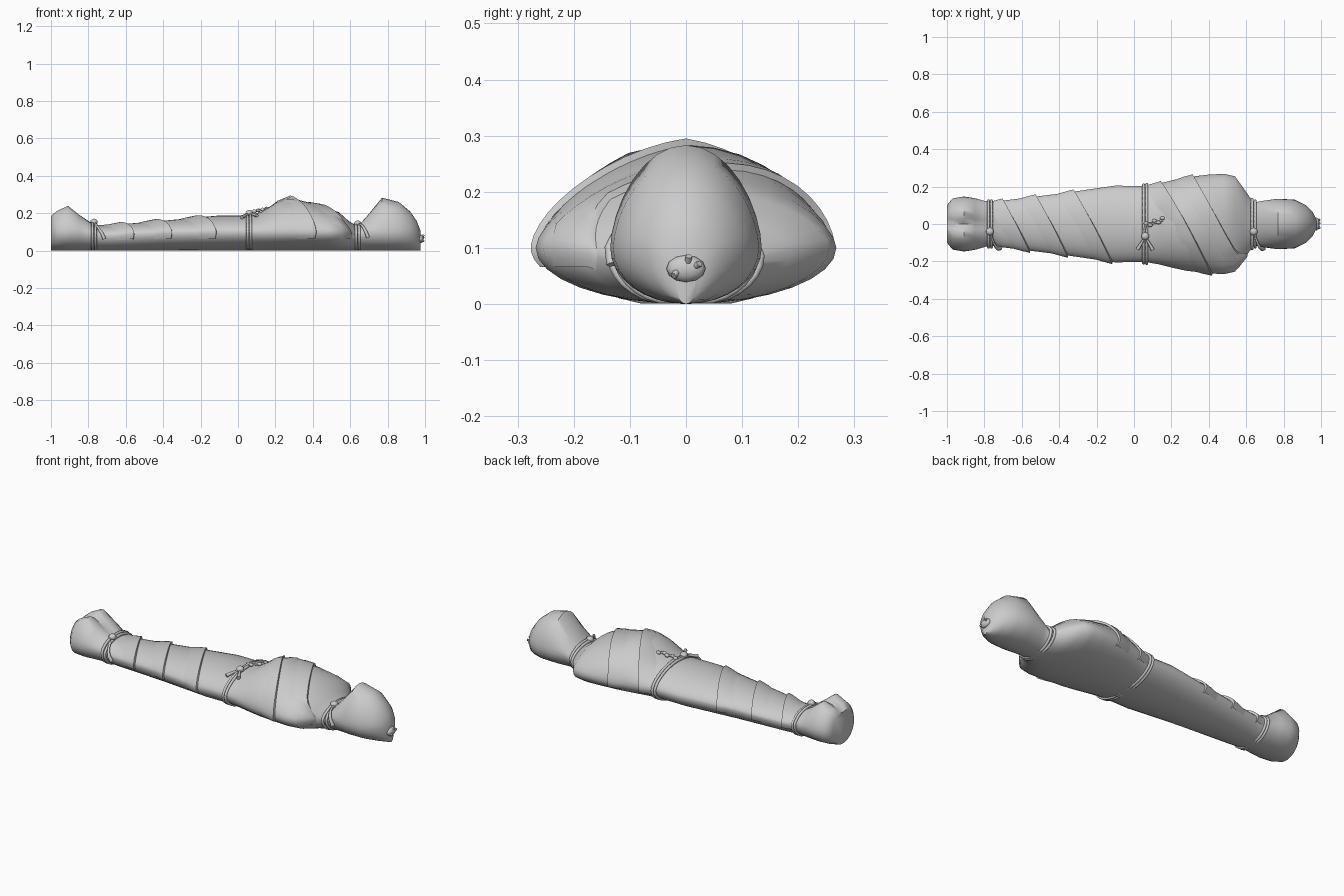
import bpy, bmesh, math
from mathutils import Vector

cube = bpy.data.objects.get("Cube")
if cube:
    bpy.data.objects.remove(cube)

cloth = bpy.data.materials.new("pale grey cloth")
cloth.use_nodes = True
GREY = (0.6, 0.6, 0.6, 1)
cloth.diffuse_color = GREY
cloth.node_tree.nodes["Principled BSDF"].inputs["Base Color"].default_value = GREY

# Stations along the body: x, half width, top height, groove depth between the feet
STATIONS = [
    (-1.0, .10, .20, .02), (-.97, .137, .225, .03), (-.91, .147, .258, .05),
    (-.85, .138, .205, .03), (-.77, .115, .14, 0), (-.70, .125, .135, 0),
    (-.4, .162, .16, 0), (-.1, .205, .188, 0), (.06, .203, .188, 0),
    (.13, .215, .21, 0), (.21, .235, .262, 0), (.28, .25, .283, 0),
    (.4, .264, .252, 0), (.48, .268, .228, 0), (.54, .255, .205, 0),
    (.59, .185, .16, 0), (.64, .115, .13, 0), (.69, .124, .185, 0),
    (.77, .135, .283, 0), (.86, .13, .26, 0), (.92, .10, .21, 0),
    (.955, .065, .16, 0), (.975, .025, .11, 0),
]


def station(x):
    x = min(max(x, STATIONS[0][0]), STATIONS[-1][0])
    for a, b in zip(STATIONS, STATIONS[1:]):
        if x <= b[0]:
            t = (x - a[0]) / (b[0] - a[0])
            return [p + (q - p) * t for p, q in zip(a, b)]


def surface(x, ang, off=0.0):
    """Point on the wrapped body at angle ang, raised by off."""
    _, w, top, groove = station(x)
    w, top = w + off, top + off
    mid = min(.1, top * .6)
    c, s = math.cos(ang), math.sin(ang)
    y = w * c
    if s >= 0:
        z = mid + (top - mid) * s ** 1.2
        z -= groove * math.exp(-(y / .035) ** 2)
    else:
        z = mid * (1 + s)
    return Vector((x, y, z))


def finish(obj, angle=50):
    obj.data.materials.append(cloth)
    bpy.ops.object.select_all(action='DESELECT')
    obj.select_set(True)
    bpy.context.view_layer.objects.active = obj
    bpy.ops.object.shade_smooth_by_angle(angle=math.radians(angle))


def grid_object(name, rows, closed):
    """Skin rows of points; closed rows get end caps."""
    bm = bmesh.new()
    vs = [[bm.verts.new(p) for p in row] for row in rows]
    n = len(rows[0])
    for a, b in zip(vs, vs[1:]):
        for i in range(n if closed else n - 1):
            j = (i + 1) % n
            bm.faces.new((a[i], a[j], b[j], b[i]))
    if closed:
        bm.faces.new(vs[0])
        bm.faces.new(vs[-1])
    bmesh.ops.recalc_face_normals(bm, faces=bm.faces)
    me = bpy.data.meshes.new(name)
    bm.to_mesh(me)
    bm.free()
    obj = bpy.data.objects.new(name, me)
    bpy.context.collection.objects.link(obj)
    finish(obj)


def cord(name, points, radius, cyclic=False, taper=False):
    cu = bpy.data.curves.new(name, 'CURVE')
    cu.dimensions = '3D'
    cu.bevel_depth = radius
    cu.bevel_resolution = 1
    cu.use_fill_caps = True
    sp = cu.splines.new('POLY')
    sp.points.add(len(points) - 1)
    for i, (pt, co) in enumerate(zip(sp.points, points)):
        pt.co = (*co, 1)
        pt.radius = .5 + i / len(points) if taper else 1
    sp.use_cyclic_u = cyclic
    sp.use_smooth = True
    cu.materials.append(cloth)
    bpy.context.collection.objects.link(bpy.data.objects.new(name, cu))


def knot(name, loc, size):
    bpy.ops.mesh.primitive_uv_sphere_add(segments=10, ring_count=6, location=loc)
    obj = bpy.context.object
    obj.name = name
    obj.scale = size
    finish(obj, 60)


# Wrapped body, from feet to head
SIDES = 32
rows = [[surface(s[0], 2 * math.pi * i / SIDES) for i in range(SIDES)] for s in STATIONS]
grid_object("wrapped_body", rows, True)

# Slanting bandage laps, each lifted at the edge nearest the head
for n, x0 in enumerate((-.63, -.44, -.22, .28, .46)):
    lap = []
    for dx, off in ((-.10, -.002), (-.05, .006), (0, .012), (.002, .0)):
        row = []
        for i in range(29):
            ang = -.35 + (math.pi + .7) * i / 28
            y = surface(x0, ang).y
            row.append(surface(x0 + dx - .55 * y, ang, off))
        lap.append(row)
    grid_object(f"bandage_lap_{n + 1}", lap, False)

# Cord ties with knots and hanging ends
TIES = (("ankle", -.77, -.035), ("waist", .06, -.06), ("neck", .64, -.035))
for name, x, ky in TIES:
    for k, dx in enumerate((-.008, .008)):
        ring = [surface(x + dx, 2 * math.pi * i / 32, .007) for i in range(32)]
        for p in ring:
            p.z = max(p.z, .008)
        cord(f"{name}_cord_{k + 1}", ring, .008, cyclic=True)
    ka = math.pi - math.acos(-ky / station(x)[1])
    knot(f"{name}_knot", surface(x, ka, .018), (.021, .021, .017))
    if name == "waist":
        for k, side in enumerate((-1, 1)):
            tail = [surface(x + side * t * .04, ka + t * .36, .016) for t in (0, .5, 1)]
            cord(f"waist_cord_end_{k + 1}", tail, .009, taper=True)
    else:
        tail = [surface(x + .055 * t, ka + t * (math.pi - ka + .3), .013)
                for t in (0, .2, .4, .6, .8, 1)]
        cord(f"{name}_cord_end", tail, .008, taper=True)

# Beaded cord end lying on the belly
for i in range(5):
    x = .065 + .022 * i
    p = surface(x, math.pi / 2 - (-.08 + .05 * i), .012)
    p.y = -.005 + .007 * i + .008 * (-1) ** i
    p.z = .205 + .005 * i
    knot(f"belly_bead_{i + 1}", p, (.014, .010, .010))
cord("belly_cord", [(.055, -.04, .2), (.065, .0, .207), (.11, .005, .215), (.155, .02, .225)], .006)

# Gathered knot at the crown
knot("crown_knot", (.975, 0, .063), (.018, .035, .024))
for k, (y, z) in enumerate(((-.022, .05), (.005, .085), (.024, .072))):
    cord(f"crown_knot_fold_{k + 1}", [(.978, y * .5, .063), (.993, y, z)], .006)
